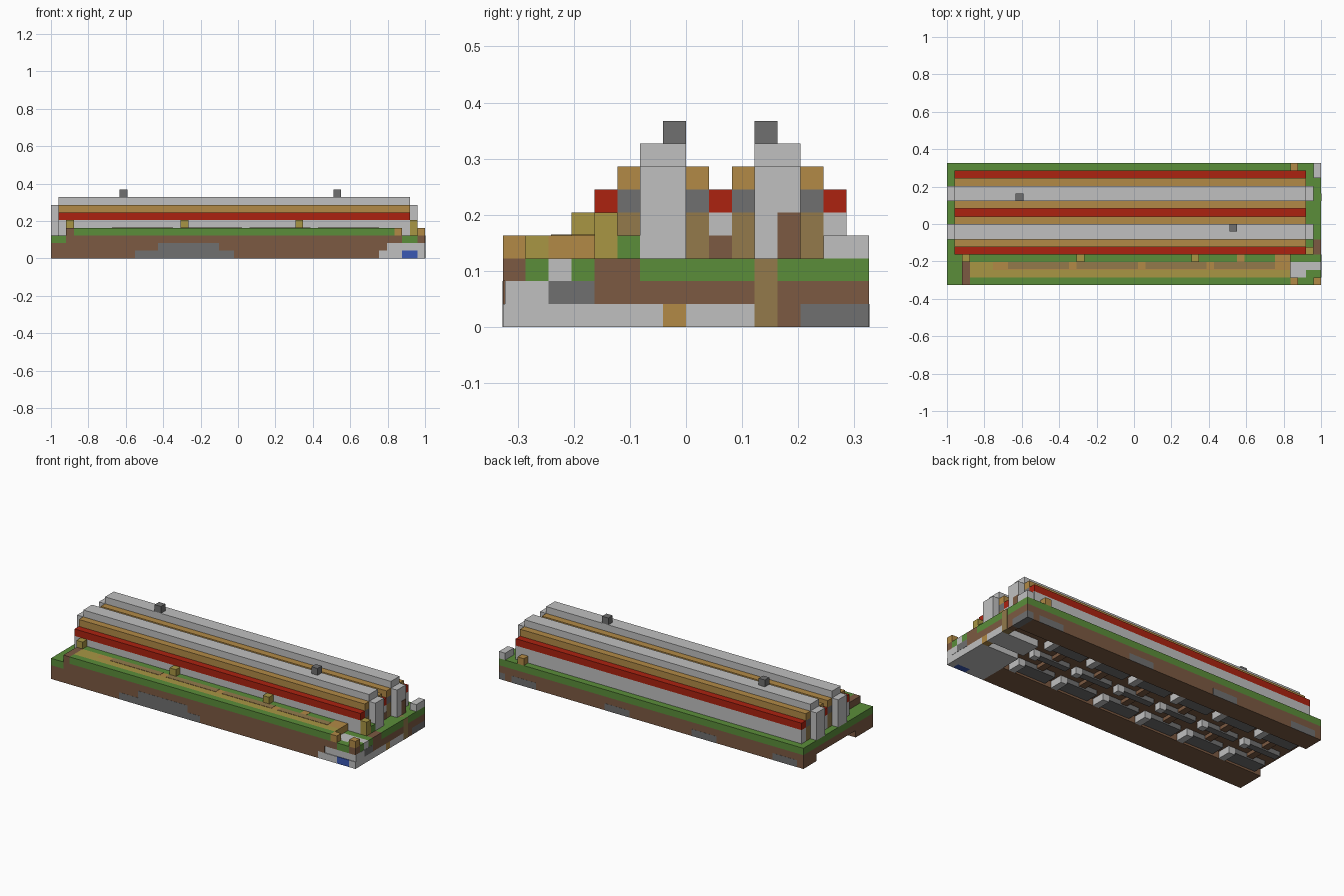
import bpy
import bmesh

if "Cube" in bpy.data.objects:
    bpy.data.objects.remove(bpy.data.objects["Cube"])

LENGTH, DEPTH = 49, 16          # block counts along x and y
UNIT = 2 / LENGTH
HOUSE = (1, 47)                 # block range of the houses along x


def material(name, *rgb):
    """Make a flat material from display colour values."""
    colour = [((c / 255 + 0.055) / 1.055) ** 2.4 for c in rgb] + [1]
    mat = bpy.data.materials.new(name)
    mat.use_nodes = True
    mat.diffuse_color = colour
    mat.node_tree.nodes["Principled BSDF"].inputs["Base Color"].default_value = colour
    return mat


grey = material("light_grey", 192, 192, 192)
slate = material("dark_grey", 112, 112, 112)
green = material("grass_green", 91, 141, 58)
earth = material("earth_brown", 124, 90, 66)
red = material("roof_red", 172, 34, 16)
tan = material("roof_tan", 178, 138, 70)
olive = material("path_olive", 168, 150, 68)
wood = material("dark_wood", 147, 122, 75)
blue = material("water_blue", 58, 88, 180)


def part(name, mat, *boxes):
    """Join boxes given as x, y, z block ranges into one object."""
    bm = bmesh.new()
    for xs, ys, zs in boxes:
        corners = bmesh.ops.create_cube(bm, size=1)["verts"]
        for v in corners:
            v.co.x = ((xs[1] if v.co.x > 0 else xs[0]) - LENGTH / 2) * UNIT
            v.co.y = ((ys[1] if v.co.y > 0 else ys[0]) - DEPTH / 2) * UNIT
            v.co.z = (zs[1] if v.co.z > 0 else zs[0]) * UNIT
    mesh = bpy.data.meshes.new(name)
    bm.to_mesh(mesh)
    bm.free()
    mesh.materials.append(mat)
    obj = bpy.data.objects.new(name, mesh)
    bpy.context.collection.objects.link(obj)
    return obj


def one(n):
    return (n, n + 1)


# Earth bank, open underneath along the middle
part("front_bank", earth,
     ((0, 43), (0, 4), (0, 2)), ((2, 45), (0, 4), (2, 3)), ((43, 49), (1, 4), (1, 2)))
part("back_bank", earth, ((0, 48), (13, 16), (0, 2)), ((48, 49), (12, 16), (1, 2)),
     ((48, 49), (12, 13), (0, 1)))
part("back_corner_stone", slate, ((48, 49), (13, 16), (0, 1)))
part("middle_earth", earth, ((0, 49), (4, 13), (1, 2)), ((2, 47), (4, 15), (2, 3)))

# Stone strips and piers under the houses
strips = ((4, 6), (8, 9), (11, 13))
runs = [n for n in range(1, 43, 7)]
part("under_stones", slate, *[((n, n + 5), ys, (0.3, 1)) for n in runs for ys in strips])
part("under_piers", grey, *[(one(n + 5), ys, (0, 1)) for n in runs for ys in strips])
part("under_beams", earth, *[(one(n + 2), (6, 8), (0.5, 1)) for n in runs],
     *[(one(n + 2), (9, 11), (0.5, 1)) for n in runs])

# Stone patches set into the bank faces
part("front_patch", slate, ((11, 24), (-0.02, 0.1), (0, 1)), ((14, 22), (-0.02, 0.1), (1, 2)))
part("back_patches", slate, *[((n, n + 4), (15.9, 16.02), (0, 1)) for n in (1, 14, 28, 43)])

# Grass layer
part("grass", green,
     ((0, 2), (0, 16), (2, 3)), ((2, 49), (15, 16), (2, 3)),
     ((47, 49), (6, 15), (2, 3)), ((45, 49), (3, 4), (2, 3)),
     ((47, 49), (1, 2), (2, 3)), ((47, 48), (5, 6), (3, 4)), ((46, 48), (0, 1), (2, 3)))

# Raised front terrace with its path
part("terrace_lawn", green, ((3, 45), (0, 1), (3, 4)), ((3, 43), (3, 4), (3, 4)))
part("terrace_edge", earth, ((2, 3), (0, 3), (3, 4)))
part("path_front", olive, ((3, 45), (1, 2), (3, 4)), ((3, 6), (2, 3), (3, 4)))
part("path_back", tan, ((6, 45), (2, 3), (3, 4)))
part("path_slabs", wood, *[((n, n + 8), (2.1, 3), (3.9, 4.04)) for n in range(8, 42, 9)])
part("terrace_posts", olive, *[(one(n), (3, 4), (3, 5)) for n in (2, 17, 32)],
     ((47, 48), (4, 5), (3, 5)))
part("low_posts", tan, ((38, 39), (3, 4), (3, 4.04)), ((43, 45), (3, 4), (3, 4)),
     ((45, 46), (15, 16), (3, 4)), ((45, 46), (0, 1), (3, 4)), ((48, 49), (0, 1), (3, 4)))

# Right end: steps, kerb and drain with water
part("end_earth", earth, ((45, 46), (0, 1), (2, 3)), ((48, 49), (0, 1), (2, 3)),
     ((47, 49), (4, 6), (2, 3)), ((43, 44), (0, 1), (1, 2)))
part("end_paving", grey, ((45, 49), (2, 3), (2, 3)), ((45, 47), (1, 2), (2, 3)),
     ((48, 49), (14, 16), (3, 4)))
part("drain_stone", grey, ((43, 46), (0, 1), (0, 1)), ((48, 49), (0, 1), (0, 1)),
     ((43, 49), (1, 7), (0, 1)), ((43, 49), (8, 11), (0, 1)),
     ((44, 49), (0.1, 1), (1, 2)), ((48.9, 49.03), (1, 2), (1, 2)))
part("drain_water", blue, ((46, 48), (0, 1), (0, 1)))
part("end_slate", slate, ((48.9, 49.03), (2, 4), (1, 2)))
part("end_beam", tan, ((48, 49), (7, 8), (0, 1)))
part("end_post", wood, ((48, 49.04), (11, 12), (0, 3)))

# Long walls and the red eaves above them
for name, y in (("front", 4), ("middle", 9), ("back", 14)):
    part(name + "_wall", grey, (HOUSE, one(y), (3, 5)))
    part(name + "_eave", red, (HOUSE, one(y), (5, 6)))

# Gable infill and the tan roof steps
for y in (5, 8, 10, 13):
    part("gable_timber", wood, (HOUSE, one(y), (3, 5)))
    part("gable_slate", slate, (HOUSE, one(y), (5, 6)))
    part("roof_step", tan, (HOUSE, one(y), (6, 7)))

# Ridges, end pillars and chimneys
for y, chimney_x, chimney_y in ((6, 37, 7), (11, 9, 11)):
    ys = (y, y + 2)
    part("ridge", grey, (HOUSE, ys, (3, 8)))
    part("end_pillars", grey, ((0, 1), ys, (3, 7)), ((47, 48), ys, (3, 7)))
    part("chimney", slate, (one(chimney_x), one(chimney_y), (8, 9)))

# Doors on the right end
part("doors", earth, ((47.9, 48.04), (12, 13), (3, 5)), ((46.9, 47.04), (9, 10), (3, 4)))
